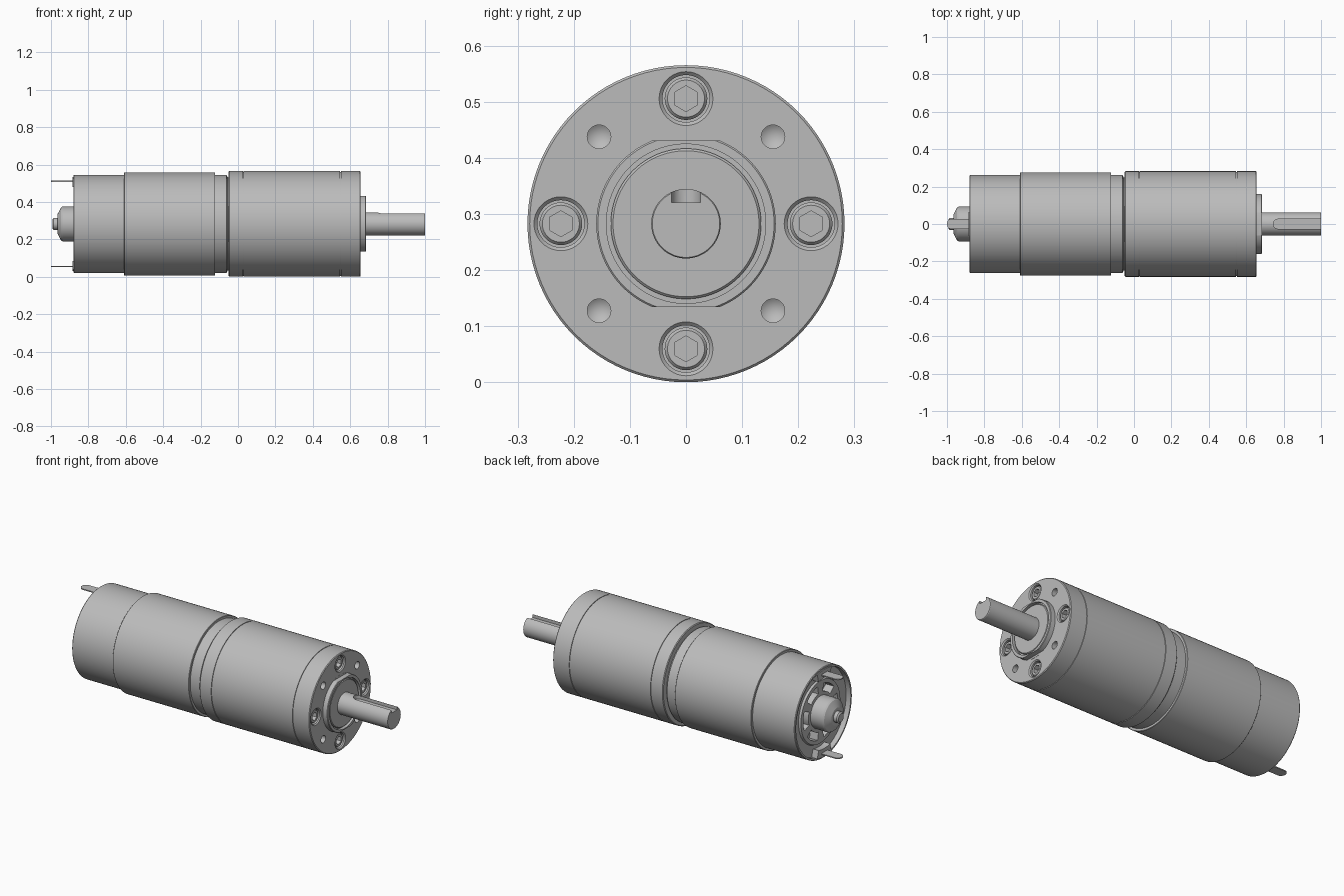
import bpy, bmesh, math
from mathutils import Matrix, Vector

if "Cube" in bpy.data.objects:
    bpy.data.objects.remove(bpy.data.objects["Cube"], do_unlink=True)

AXIS = 0.2825   # height of the shaft axis
R = 0.2825      # gearbox radius

steel = bpy.data.materials.new("grey steel")
steel.use_nodes = True
GREY = (0.5, 0.5, 0.5, 1)
steel.diffuse_color = GREY
steel.node_tree.nodes["Principled BSDF"].inputs["Base Color"].default_value = GREY


def finish(bm, name):
    bmesh.ops.recalc_face_normals(bm, faces=bm.faces[:])
    mesh = bpy.data.meshes.new(name)
    bm.to_mesh(mesh)
    bm.free()
    mesh.materials.append(steel)
    ob = bpy.data.objects.new(name, mesh)
    bpy.context.collection.objects.link(ob)
    return ob


def lathe(bm, profile, y=0, z=0, steps=96):
    """Spin an (x, radius) profile around an axis parallel to x."""
    verts = [bm.verts.new((x, y, AXIS + z + r)) for x, r in profile]
    edges = [bm.edges.new(pair) for pair in zip(verts, verts[1:])]
    bmesh.ops.spin(bm, geom=verts + edges, cent=(0, y, AXIS + z), axis=(1, 0, 0),
                   angle=math.tau, steps=steps, use_duplicate=False)
    bmesh.ops.remove_doubles(bm, verts=bm.verts[:], dist=1e-5)


def turned(name, profile):
    bm = bmesh.new()
    lathe(bm, profile)
    return finish(bm, name)


def prism(bm, points, depth):
    """Extrude a flat outline along a vector."""
    face = bm.faces.new([bm.verts.new(p) for p in points])
    out = bmesh.ops.extrude_face_region(bm, geom=[face], use_keep_orig=True)
    moved = [g for g in out["geom"] if isinstance(g, bmesh.types.BMVert)]
    bmesh.ops.translate(bm, vec=depth, verts=moved)


def polar(x, r, a):
    return Vector((x, r * math.sin(a), AXIS + r * math.cos(a)))


def cut(ob, bm):
    cutter = finish(bm, "cutter")
    cutter.hide_render = True
    mod = ob.modifiers.new("cut", "BOOLEAN")
    mod.operation, mod.solver, mod.object = "DIFFERENCE", "EXACT", cutter
    bpy.context.view_layer.objects.active = ob
    bpy.ops.object.modifier_apply(modifier=mod.name)
    bpy.data.objects.remove(cutter, do_unlink=True)


# Gearbox housing with two seam grooves
G = R - 0.004
gearbox = turned("gearbox_housing", [
    (-0.05, 0), (-0.05, G), (-0.046, R),
    (0.026, R), (0.026, G), (0.03, G), (0.03, R),
    (0.546, R), (0.546, G), (0.55, G), (0.55, R),
    (0.651, R), (0.655, G), (0.655, 0)])

# Counterbores and tapped holes in the front flange
PITCH = 0.223
screws = [(PITCH * math.sin(i * math.pi / 2), PITCH * math.cos(i * math.pi / 2)) for i in range(4)]
bm = bmesh.new()
for y, z in screws:
    lathe(bm, [(0.6, 0), (0.6, 0.042), (0.649, 0.042), (0.655, 0.048), (0.67, 0.048), (0.67, 0)], y, z, 40)
for y in (-0.155, 0.155):
    for z in (-0.155, 0.155):
        lathe(bm, [(0.6, 0), (0.615, 0.021), (0.67, 0.021), (0.67, 0)], y, z, 32)
cut(gearbox, bm)

# Socket head screws
bm = bmesh.new()
for y, z in screws:
    lathe(bm, [(0.595, 0), (0.595, 0.038), (0.64, 0.038), (0.646, 0.033), (0.646, 0)], y, z, 40)
heads = finish(bm, "flange_screws")
bm = bmesh.new()
for y, z in screws:
    lathe(bm, [(0.62, 0), (0.62, 0.023), (0.66, 0.023), (0.66, 0)], y, z, 6)
cut(heads, bm)

# Front boss with two flats, holding a recessed bearing
boss = turned("front_boss", [
    (0.65, 0), (0.65, 0.16), (0.682, 0.16), (0.685, 0.157),
    (0.685, 0.142), (0.666, 0.142), (0.666, 0)])
bm = bmesh.new()
for s in (-1, 1):
    prism(bm, [(0.656, y, AXIS + s * z) for y, z in
               ((-0.2, 0.148), (0.2, 0.148), (0.2, 0.2), (-0.2, 0.2))], (0.1, 0, 0))
cut(boss, bm)
turned("front_bearing", [(0.66, 0), (0.66, 0.134), (0.676, 0.134), (0.68, 0.13), (0.68, 0)])

# Output shaft with an open keyway
shaft = turned("output_shaft", [(0.67, 0), (0.67, 0.062), (0.997, 0.062), (1, 0.06), (1, 0)])
bm = bmesh.new()
W = 0.026
end = [(0.771 - W * math.sin(a), W * math.cos(a)) for a in
       (math.pi * i / 12 for i in range(13))]
prism(bm, [(x, y, AXIS + 0.038) for x, y in [(1.05, W)] + end + [(1.05, -W)]], (0, 0, 0.1))
cut(shaft, bm)

# Motor can, sleeve and neck
can = turned("motor_can", [
    (-0.04, 0), (-0.04, 0.245), (-0.055, 0.25), (-0.062, 0.262), (-0.12, 0.262), (-0.6, 0.262),
    (-0.876, 0.262), (-0.88, 0.259), (-0.88, 0.25), (-0.85, 0.25), (-0.85, 0.185),
    (-0.862, 0.18), (-0.862, 0)])
turned("motor_sleeve", [
    (-0.122, 0.25), (-0.122, 0.274), (-0.124, 0.276), (-0.608, 0.276),
    (-0.61, 0.274), (-0.61, 0.25), (-0.122, 0.25)])

# Curved vent windows in the rear cap
bm = bmesh.new()
for k in range(6):
    mid = (k + 0.5) * math.tau / 6
    arc = [mid + math.radians(d) for d in range(-20, 21, 5)]
    prism(bm, [polar(-0.9, 0.158, a) for a in arc] +
          [polar(-0.9, 0.112, a) for a in reversed(arc)], (0.09, 0, 0))
cut(can, bm)

# Rear bearing hub
turned("rear_hub", [
    (-0.855, 0), (-0.855, 0.093), (-0.938, 0.093), (-0.946, 0.088), (-0.966, 0.05),
    (-0.966, 0.032), (-0.986, 0.032), (-0.993, 0.024), (-0.993, 0)])

# Terminal tabs and their insulating blocks, above and below the axis
for side, s in (("upper", 1), ("lower", -1)):
    bm = bmesh.new()
    tip = [(-0.975 - 0.025 * math.sin(a), 0.028 * math.cos(a)) for a in
           (math.pi * i / 10 for i in range(11))]
    prism(bm, [(x, y, AXIS + s * 0.228 - 0.003) for x, y in
               [(-0.84, 0.028)] + tip + [(-0.84, -0.028)]], (0, 0, 0.006))
    finish(bm, side + "_terminal")
    bm = bmesh.new()
    arc = [math.radians(d) + (0 if s > 0 else math.pi) for d in range(-15, 16, 3)]
    prism(bm, [polar(-0.886, 0.252, a) for a in arc] +
          [polar(-0.886, 0.205, a) for a in reversed(arc)], (0.04, 0, 0))
    finish(bm, side + "_terminal_block")

# Smooth round surfaces, keep machined edges crisp
for ob in bpy.context.scene.objects:
    if ob.type == "MESH":
        bpy.ops.object.select_all(action="DESELECT")
        ob.select_set(True)
        bpy.context.view_layer.objects.active = ob
        bpy.ops.object.shade_smooth_by_angle(angle=math.radians(25))
